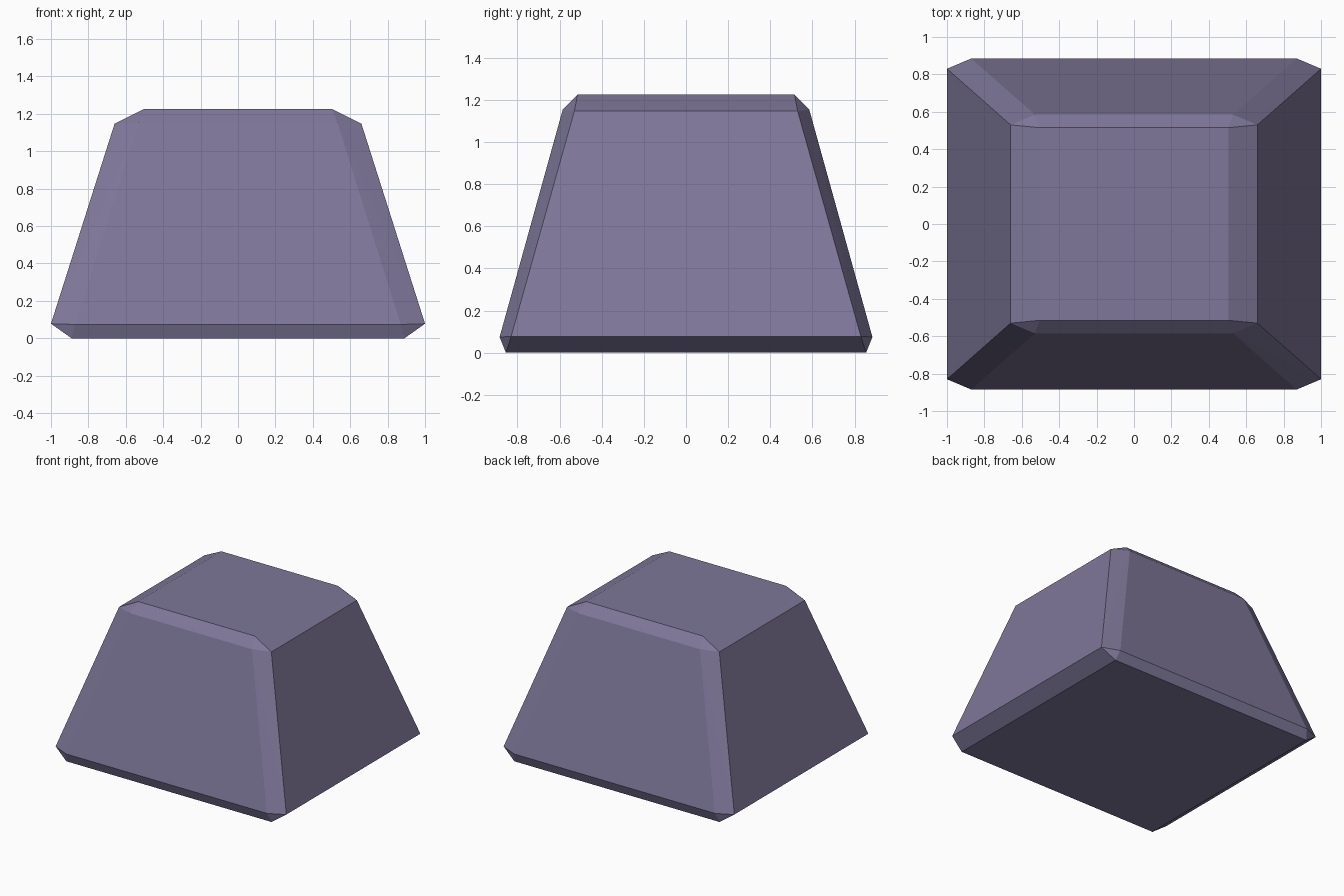
import bpy, bmesh, math

if "Cube" in bpy.data.objects:
    bpy.data.objects.remove(bpy.data.objects["Cube"])

# One flat colour
mat = bpy.data.materials.new("dusty purple")
mat.diffuse_color = (0.21, 0.185, 0.32, 1.0)
mat.use_nodes = True
mat.node_tree.nodes["Principled BSDF"].inputs["Base Color"].default_value = mat.diffuse_color

# Each chamfered corner has one point on the side, front and cap face
TOP = [(0.66, 0.53, 1.147), (0.53, 0.585, 1.155), (0.505, 0.515, 1.225)]
BOTTOM = [(1.0, 0.83, 0.078), (0.87, 0.885, 0.074), (0.89, 0.855, 0.0)]

# Tapered block with chamfered edges: mirror the corners, wrap in a hull
bm = bmesh.new()
for sx in (-1, 1):
    for sy in (-1, 1):
        for x, y, z in TOP + BOTTOM:
            bm.verts.new((sx * x, sy * y, z))
bmesh.ops.convex_hull(bm, input=bm.verts[:])

# Merge coplanar triangles into clean flat faces
bmesh.ops.dissolve_limit(bm, angle_limit=math.radians(1.5),
                         verts=bm.verts[:], edges=bm.edges[:])
bmesh.ops.recalc_face_normals(bm, faces=bm.faces[:])

mesh = bpy.data.meshes.new("tapered_block")
bm.to_mesh(mesh)
bm.free()
mesh.materials.append(mat)
block = bpy.data.objects.new("tapered_block", mesh)
bpy.context.collection.objects.link(block)
